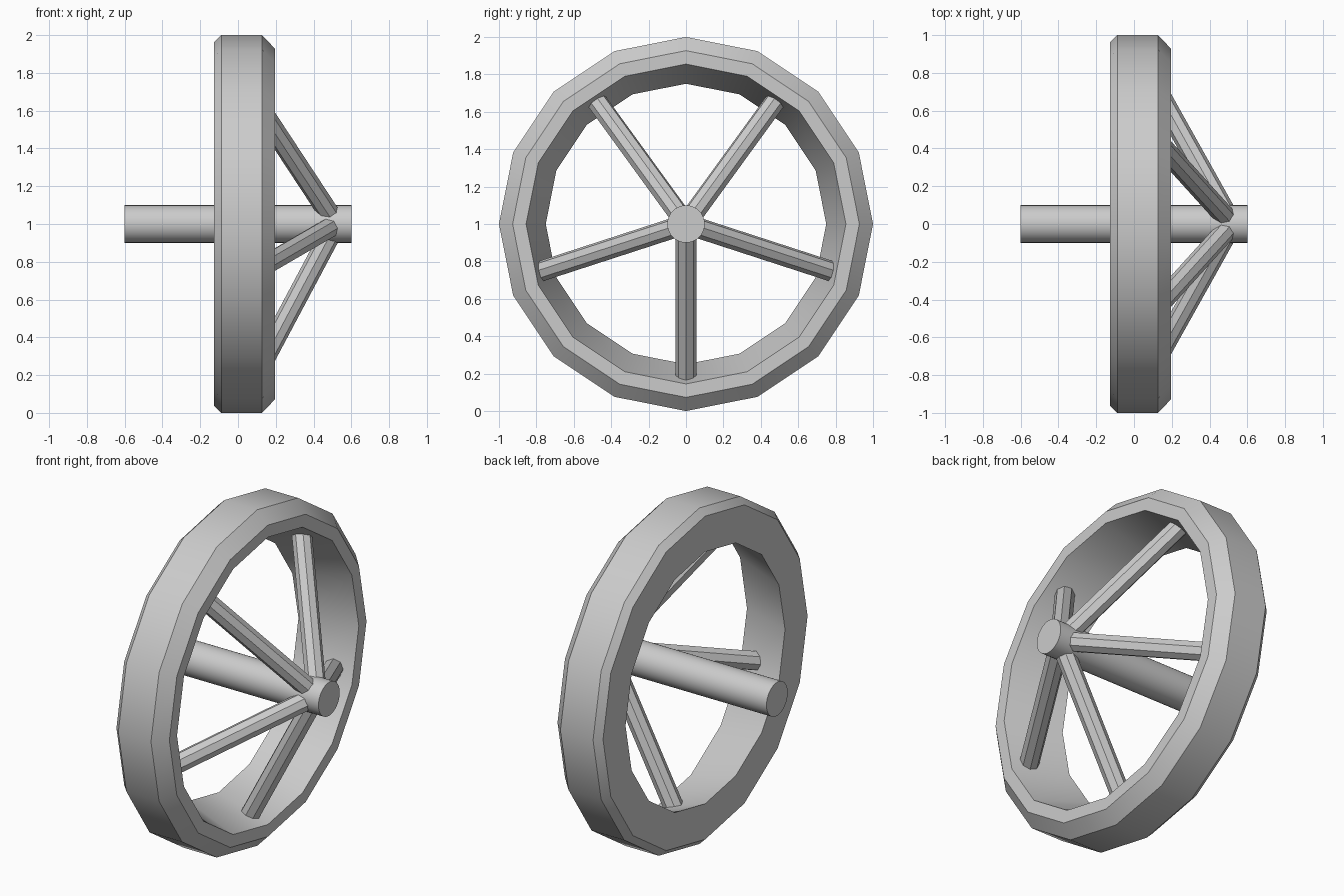
import bpy, bmesh
from math import sin, cos, pi, radians
from mathutils import Vector

if "Cube" in bpy.data.objects:
    bpy.data.objects.remove(bpy.data.objects["Cube"])


def smooth(obj):
    bpy.ops.object.select_all(action='DESELECT')
    obj.select_set(True)
    bpy.context.view_layer.objects.active = obj
    bpy.ops.object.shade_smooth_by_angle(angle=radians(30))


def rod(name, a, b, radius, sides):
    """Straight cylinder between two points."""
    a, b = Vector(a), Vector(b)
    bpy.ops.mesh.primitive_cylinder_add(vertices=sides, radius=radius,
                                        depth=(b - a).length, location=(a + b) / 2)
    obj = bpy.context.object
    obj.name = name
    obj.rotation_euler = (b - a).to_track_quat('Z', 'Y').to_euler()
    smooth(obj)
    return obj


# Rim: closed (x, radius) profile revolved in 16 steps
profile = [(-0.127, 0.75), (-0.127, 0.962), (-0.088, 1.0), (0.127, 1.0),
           (0.197, 0.927), (0.197, 0.855)]
SIDES = 16
bm = bmesh.new()
rings = []
for i in range(SIDES):
    t = 2 * pi * i / SIDES
    rings.append([bm.verts.new((x, r * sin(t), r * cos(t))) for x, r in profile])
for i in range(SIDES):
    p, q = rings[i], rings[(i + 1) % SIDES]
    for j in range(len(profile)):
        k = (j + 1) % len(profile)
        bm.faces.new((p[j], p[k], q[k], q[j]))
bmesh.ops.recalc_face_normals(bm, faces=bm.faces)
mesh = bpy.data.meshes.new("rim")
bm.to_mesh(mesh)
bm.free()
rim = bpy.data.objects.new("rim", mesh)
rim.location.z = 1
bpy.context.collection.objects.link(rim)
smooth(rim)

# Axle
rod("axle", (-0.6, 0, 1), (0.6, 0, 1), 0.1, 32)

# Five slanted spokes, the first pointing straight down
for i in range(5):
    t = pi + 2 * pi * i / 5
    rod(f"spoke_{i + 1}",
        (0.495, 0.045 * sin(t), 1 + 0.045 * cos(t)),
        (0.072, 0.84 * sin(t), 1 + 0.84 * cos(t)), 0.055, 8)
